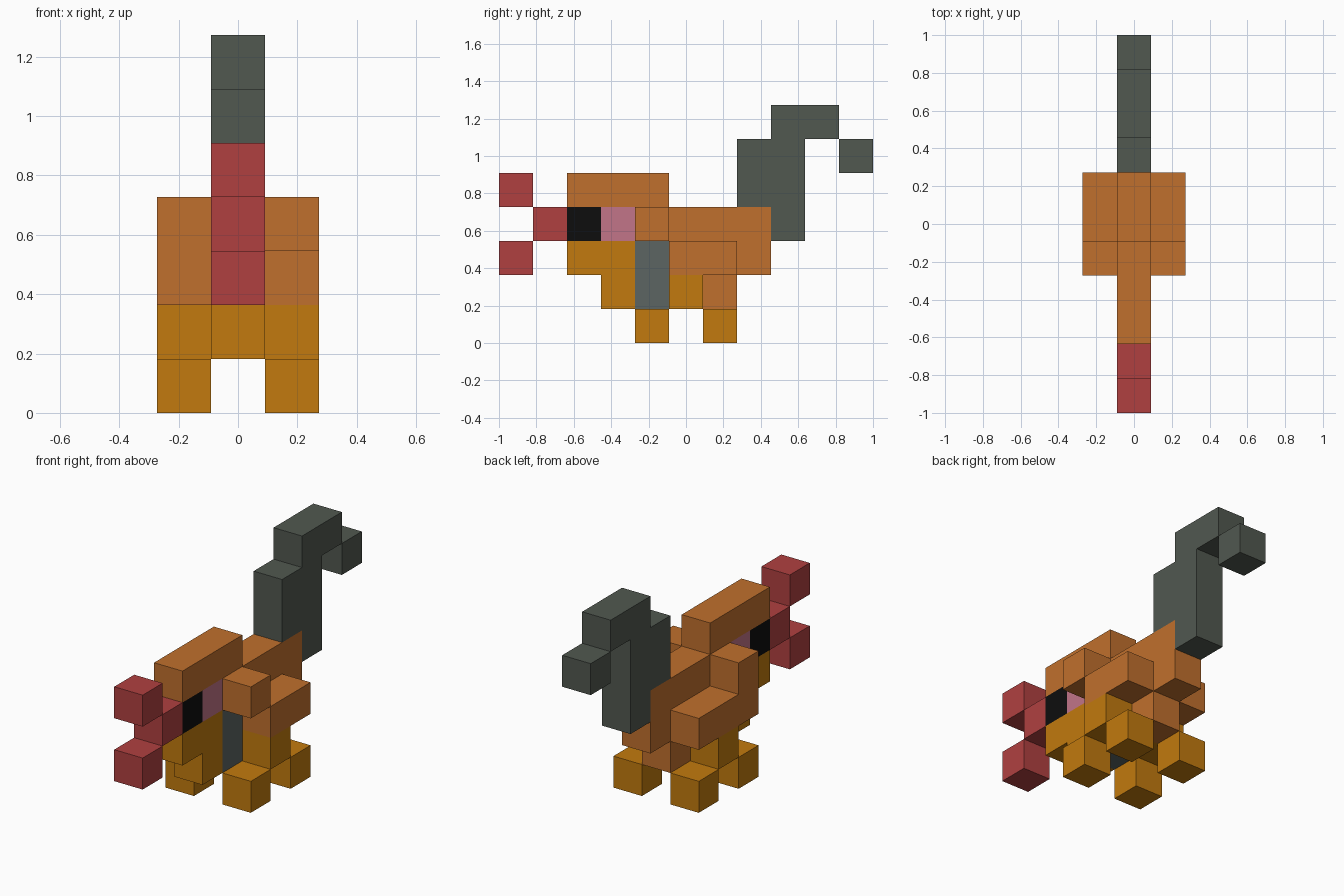
import bpy
import bmesh

cube = bpy.data.objects.get("Cube")
if cube:
    bpy.data.objects.remove(cube, do_unlink=True)

U = 2 / 11  # one block


def material(name, rgb):
    linear = [((c / 255 + 0.055) / 1.055) ** 2.4 if c > 10 else c / 255 / 12.92 for c in rgb]
    mat = bpy.data.materials.new(name)
    mat.use_nodes = True
    mat.diffuse_color = (*linear, 1)
    bsdf = mat.node_tree.nodes["Principled BSDF"]
    bsdf.inputs["Base Color"].default_value = (*linear, 1)
    bsdf.inputs["Roughness"].default_value = 0.9
    return mat


orange = material("orange", (192, 112, 45))
amber = material("amber", (194, 122, 14))
red = material("red", (176, 64, 64))
grey = material("dark grey", (81, 88, 80))
slate = material("slate grey", (92, 101, 98))
pink = material("pink", (194, 117, 136))
black = material("black", (13, 13, 13))


def part(name, mat, outline, column=0):
    """Extrude a side outline (in blocks, y and z) one block wide in x."""
    bm = bmesh.new()
    x0 = (column - 0.5) * U
    face = bm.faces.new([bm.verts.new((x0, y * U - 1, z * U)) for y, z in outline])
    side = bmesh.ops.extrude_face_region(bm, geom=[face])
    verts = [v for v in side["geom"] if isinstance(v, bmesh.types.BMVert)]
    bmesh.ops.translate(bm, verts=verts, vec=(U, 0, 0))
    bmesh.ops.recalc_face_normals(bm, faces=bm.faces)
    mesh = bpy.data.meshes.new(name)
    bm.to_mesh(mesh)
    bm.free()
    mesh.materials.append(mat)
    obj = bpy.data.objects.new(name, mesh)
    bpy.context.collection.objects.link(obj)


def box(name, mat, y, z, length=1, height=1, column=0):
    part(name, mat, [(y, z), (y + length, z), (y + length, z + height), (y, z + height)], column)


# Body, jaw and chest along the middle
part("body", orange, [(4, 3), (5, 3), (5, 2), (6, 2), (6, 1), (7, 1),
                      (7, 2), (8, 2), (8, 4), (4, 4)])
part("jaw", amber, [(2, 2), (3, 2), (3, 1), (4, 1), (4, 3), (2, 3)])
box("chest", slate, 4, 1, height=2)
box("belly", amber, 5, 1)

# Head
box("head_top", orange, 2, 4, length=3)
box("eyes", black, 2, 3)
box("cheeks", pink, 3, 3)

# Forked tongue
box("tongue", red, 1, 3)
box("tongue_upper_tip", red, 0, 4)
box("tongue_lower_tip", red, 0, 2)

# Tail
part("tail", grey, [(7, 4), (8, 4), (8, 3), (9, 3), (9, 6), (10, 6),
                    (10, 7), (8, 7), (8, 6), (7, 6)])
box("tail_tip", grey, 10, 5)

# Legs on both sides
for label, col in (("left", 1), ("right", -1)):
    box(label + "_hip", orange, 5, 2, length=2, column=col)
    box(label + "_leg", amber, 5, 1, column=col)
    box(label + "_front_foot", amber, 4, 0, column=col)
    box(label + "_back_foot", amber, 6, 0, column=col)

# The right shoulder reaches one block lower than the left
box("left_shoulder", orange, 4, 3, column=1)
box("right_shoulder", orange, 4, 2, height=2, column=-1)
